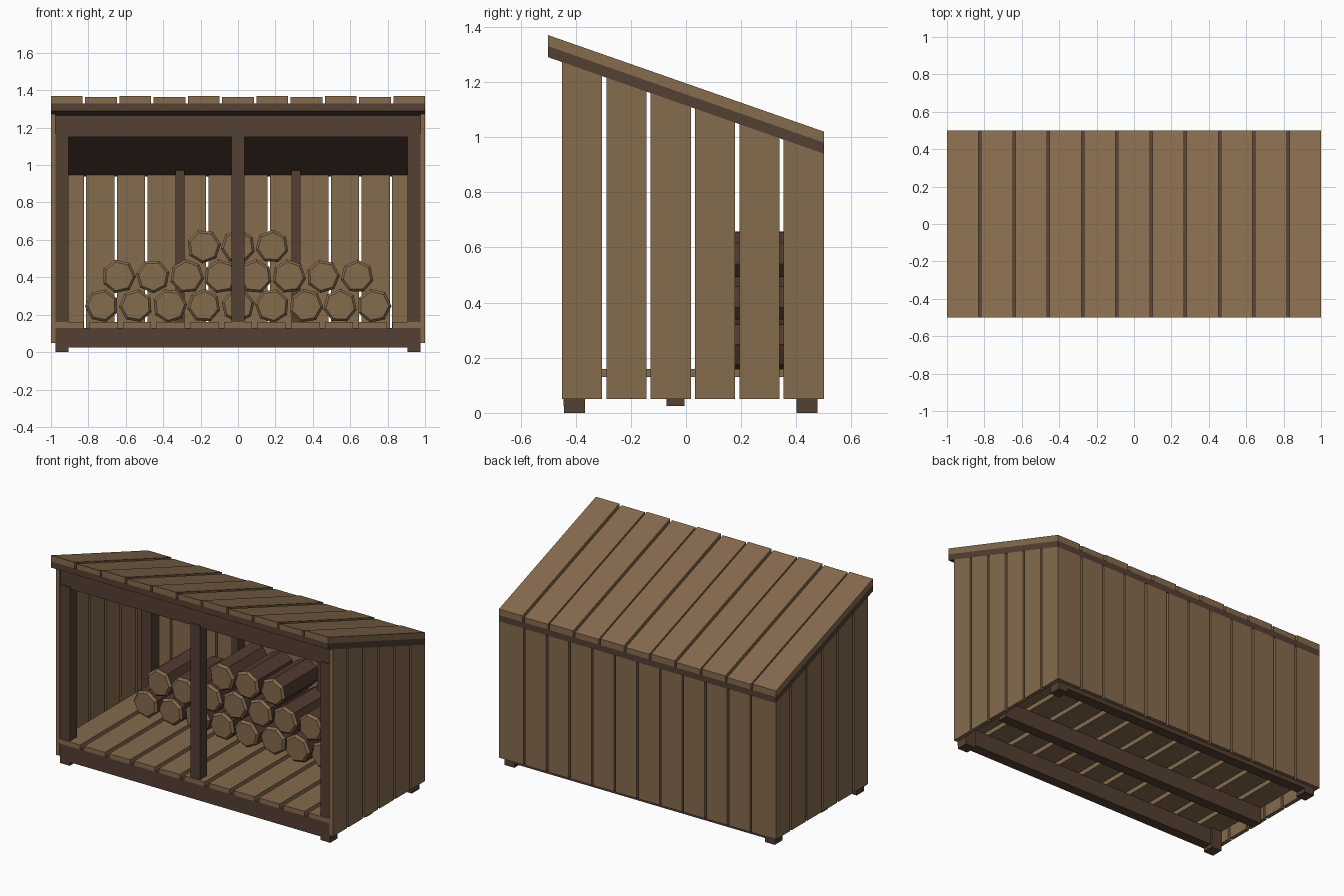
import bpy, bmesh, math, random
from mathutils import Matrix

random.seed(4)
cube = bpy.data.objects.get("Cube")
if cube:
    bpy.data.objects.remove(cube, do_unlink=True)


def material(name, color):
    m = bpy.data.materials.new(name)
    m.use_nodes = True
    m.diffuse_color = (*color, 1)
    m.node_tree.nodes["Principled BSDF"].inputs["Base Color"].default_value = (*color, 1)
    return m


PLANK = material("plank_wood", (0.235, 0.147, 0.075))
FRAME = material("frame_wood", (0.09, 0.05, 0.032))
BARK = material("log_bark", (0.085, 0.042, 0.029))
SLOPE = -0.35


def roof_z(y, lift=0.0):
    """Height of the roof underside at depth y."""
    return 1.115 + SLOPE * y + lift


def finish(name, bm, *mats):
    bmesh.ops.recalc_face_normals(bm, faces=bm.faces[:])
    mesh = bpy.data.meshes.new(name)
    bm.to_mesh(mesh)
    bm.free()
    for m in mats:
        mesh.materials.append(m)
    ob = bpy.data.objects.new(name, mesh)
    bpy.context.collection.objects.link(ob)
    return ob


def prism(name, x0, x1, profile, mat):
    """Extrude a (y, z) profile along x."""
    bm = bmesh.new()
    face = bm.faces.new([bm.verts.new((x0, y, z)) for y, z in profile])
    ext = bmesh.ops.extrude_face_region(bm, geom=[face])["geom"]
    moved = [v for v in ext if isinstance(v, bmesh.types.BMVert)]
    bmesh.ops.translate(bm, verts=moved, vec=(x1 - x0, 0, 0))
    return finish(name, bm, mat)


def box(name, x0, x1, y0, y1, z0, z1, mat):
    return prism(name, x0, x1, [(y0, z0), (y1, z0), (y1, z1), (y0, z1)], mat)


def under_roof(name, x0, x1, y0, y1, z0, mat):
    """Upright board whose top is cut to the roof slope."""
    return prism(name, x0, x1, [(y0, z0), (y1, z0), (y1, roof_z(y1)), (y0, roof_z(y0))], mat)


def sloped(name, x0, x1, low, high, mat):
    """Roof layer between two lifts, ends cut plumb."""
    return prism(name, x0, x1, [(-0.5, roof_z(-0.5, low)), (0.5, roof_z(0.5, low)),
                                (0.5, roof_z(0.5, high)), (-0.5, roof_z(-0.5, high))], mat)


def spans(start, end, count, gap):
    width = (end - start - gap * (count - 1)) / count
    for i in range(count):
        a = start + i * (width + gap)
        yield i, a, a + width


# Roof: dark deck with slightly uneven planks on top
sloped("roof_deck", -1, 1, 0, 0.04, FRAME)
for i, a, b in spans(-1, 1, 11, 0.014):
    sloped(f"roof_plank_{i}", a, b, 0.04, 0.08 - 0.006 * (i % 2), PLANK)

# Side walls
for side, s in (("left", 1), ("right", -1)):
    for i, a, b in spans(-0.45, 0.5, 6, 0.015):
        under_roof(f"{side}_wall_plank_{i}", s * 0.975, s * 1.0, a, b, 0.05, PLANK)

# Back wall
for i, a, b in spans(-0.975, 0.975, 12, 0.013):
    under_roof(f"back_wall_plank_{i}", a, b, 0.478, 0.5, 0.05, PLANK)

# Floor slats and the joists below them
for i, a, b in spans(-0.975, 0.975, 11, 0.03):
    box(f"floor_slat_{i}", a, b, -0.45, 0.475, 0.13, 0.16, PLANK)
for name, y in (("front", -0.445), ("middle", -0.07), ("back", 0.41)):
    box(f"{name}_joist", -0.974, 0.974, y, y + 0.065, 0.025, 0.13, FRAME)

# Corner posts, front centre post, back studs and front header
for side, s in (("left", 1), ("right", -1)):
    box(f"{side}_front_post", s * 0.905, s * 0.975, -0.442, -0.367, 0, 1.165, FRAME)
    under_roof(f"{side}_back_post", s * 0.905, s * 0.975, 0.4, 0.477, 0, FRAME)
    under_roof(f"{side}_back_stud", s * 0.287, s * 0.333, 0.41, 0.477, 0.16, FRAME)
box("front_centre_post", -0.035, 0.035, -0.442, -0.372, 0.16, 1.165, FRAME)
box("front_header", -0.975, 0.975, -0.436, -0.385, 1.15, 1.264, FRAME)


def log(name, x, z, radius):
    """Seven-sided log along y with chamfered, pale cut ends."""
    y0, y1 = 0.1 + random.uniform(-0.01, 0.01), 0.45
    bm = bmesh.new()
    bmesh.ops.create_cone(bm, cap_ends=True, segments=7, radius1=radius,
                          radius2=radius, depth=y1 - y0)
    caps = [f for f in bm.faces if abs(f.normal.z) > 0.9]
    bmesh.ops.inset_individual(bm, faces=caps, thickness=0.014, depth=0.014)
    bm.normal_update()
    for f in bm.faces:
        f.material_index = 1 if abs(f.normal.z) > 0.2 else 0
    turn = Matrix.Rotation(math.pi / 2, 4, "X") @ Matrix.Rotation(random.uniform(0, math.tau), 4, "Z")
    bm.transform(Matrix.Translation((x, (y0 + y1) / 2, z)) @ turn)
    finish(name, bm, BARK, PLANK)


# Stacked firewood in three rows
for row, (count, z) in enumerate(((9, 0.248), (8, 0.405), (3, 0.565))):
    for i in range(count):
        x = (i - (count - 1) / 2) * 0.182
        log(f"log_row{row + 1}_{i}", x, z, 0.091 + random.uniform(-0.002, 0.002))
